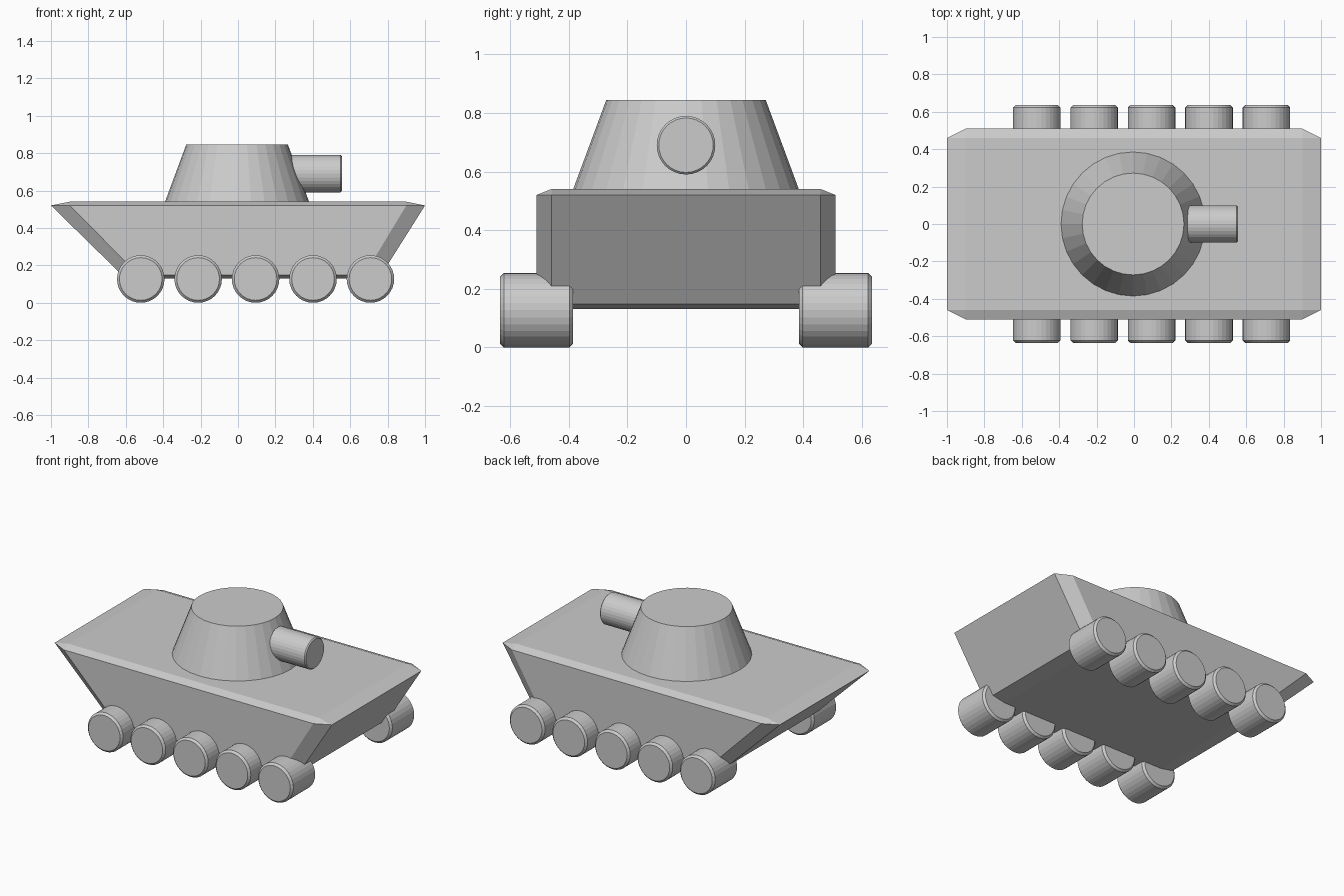
import bpy, bmesh
from math import pi
from mathutils import Matrix

if "Cube" in bpy.data.objects:
    bpy.data.objects.remove(bpy.data.objects["Cube"], do_unlink=True)

grey = bpy.data.materials.new("plain grey")
grey.use_nodes = True
colour = (0.6, 0.6, 0.6, 1)
grey.diffuse_color = colour
grey.node_tree.nodes["Principled BSDF"].inputs["Base Color"].default_value = colour


def finish(name, bm):
    bmesh.ops.recalc_face_normals(bm, faces=bm.faces)
    mesh = bpy.data.meshes.new(name)
    bm.to_mesh(mesh)
    bm.free()
    mesh.materials.append(grey)
    obj = bpy.data.objects.new(name, mesh)
    bpy.context.collection.objects.link(obj)
    return obj


def cylinder(name, location, r1, r2, depth, axis="Z", bevel=0):
    bm = bmesh.new()
    bmesh.ops.create_cone(bm, cap_ends=True, segments=32,
                          radius1=r1, radius2=r2, depth=depth)
    if axis != "Z":
        turn = Matrix.Rotation(pi / 2, 3, "Y" if axis == "X" else "X")
        bmesh.ops.rotate(bm, verts=bm.verts, matrix=turn)
    if bevel:
        rims = [e for e in bm.edges if any(len(f.verts) > 4 for f in e.link_faces)]
        bmesh.ops.bevel(bm, geom=rims, offset=bevel, segments=1, affect="EDGES")
    obj = finish(name, bm)
    obj.location = location
    return obj


# Hull: stacked rings with chamfered corners and shallow bevels
def ring(bm, x0, x1, y, z, cut_x, cut_y):
    outline = [(x0 + cut_x, -y), (x1 - cut_x, -y), (x1, cut_y - y), (x1, y - cut_y),
               (x1 - cut_x, y), (x0 + cut_x, y), (x0, y - cut_y), (x0, cut_y - y)]
    return [bm.verts.new((px, py, z)) for px, py in outline]


bm = bmesh.new()
lower = ring(bm, -0.62, 0.765, 0.51, 0.148, 0.09, 0.05)
upper = ring(bm, -1, 1, 0.51, 0.52, 0.1, 0.05)
for i in range(8):
    j = (i + 1) % 8
    bm.faces.new((lower[i], lower[j], upper[j], upper[i]))
# Deck and belly panels are rectangles set in from the chamfered rings
for loop, x0, x1, z in ((lower, -0.53, 0.675, 0.13), (upper, -0.9, 0.9, 0.54)):
    c = [bm.verts.new((x, y, z)) for x, y in
         ((x0, -0.46), (x1, -0.46), (x1, 0.46), (x0, 0.46))]
    bm.faces.new(c)
    for k in range(4):
        n = (k + 1) % 4
        a, b, d = loop[2 * k], loop[2 * k + 1], loop[(2 * k + 2) % 8]
        bm.faces.new((a, b, c[n], c[k]))
        bm.faces.new((b, d, c[n]))
finish("hull", bm)

# Turret and gun
cylinder("turret", (-0.005, 0, 0.69), 0.387, 0.272, 0.31)
cylinder("gun_barrel", (0.33, 0, 0.69), 0.1, 0.1, 0.45, "X", 0.007)

# Five wheels on each side
for side, y in (("right", -0.51), ("left", 0.51)):
    for i in range(5):
        cylinder(f"{side}_wheel_{i + 1}", (-0.52 + 0.307 * i, y, 0.127),
                 0.127, 0.127, 0.25, "Y", 0.013)
